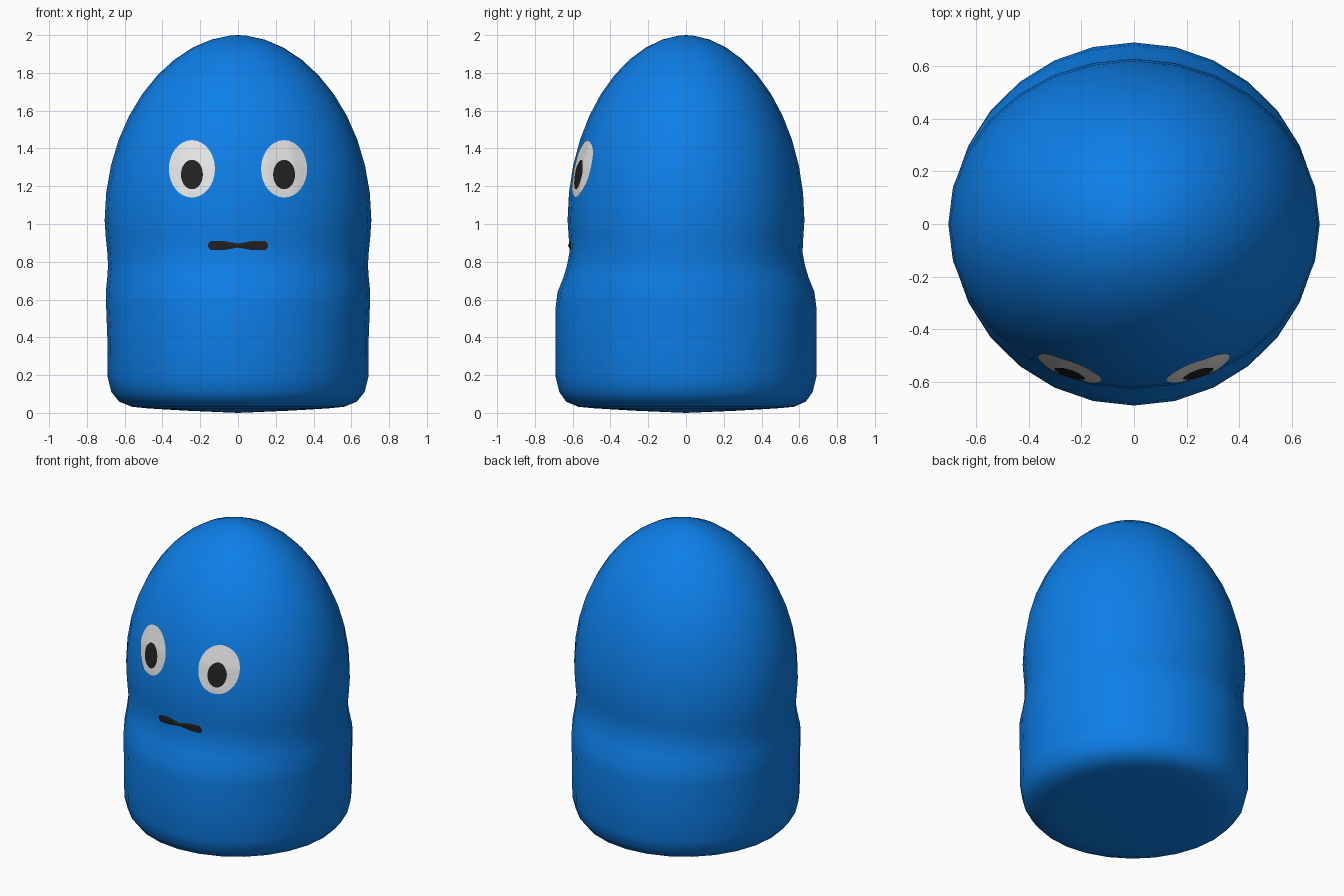
import bpy, bmesh, math
from mathutils import Vector
from mathutils.bvhtree import BVHTree

if "Cube" in bpy.data.objects:
    bpy.data.objects.remove(bpy.data.objects["Cube"])


def material(name, rgb):
    m = bpy.data.materials.new(name)
    m.diffuse_color = (*rgb, 1)
    m.use_nodes = True
    m.node_tree.nodes["Principled BSDF"].inputs["Base Color"].default_value = m.diffuse_color
    return m


BLUE = material("bright blue", (0.004, 0.21, 0.80))
WHITE = material("eye white", (0.80, 0.80, 0.80))
BLACK = material("soft black", (0.016, 0.016, 0.016))


def finish(bm, name, mat):
    bmesh.ops.recalc_face_normals(bm, faces=bm.faces)
    for f in bm.faces:
        f.smooth = True
    me = bpy.data.meshes.new(name)
    bm.to_mesh(me)
    bm.free()
    me.materials.append(mat)
    ob = bpy.data.objects.new(name, me)
    bpy.context.collection.objects.link(ob)
    return ob


# Body: stacked oval rings (height, half width, half depth)
SEG = 28
rings = [(0.012, 0.28, 0.28), (0.024, 0.48, 0.48), (0.032, 0.56, 0.57),
         (0.06, 0.63, 0.635), (0.11, 0.67, 0.67), (0.19, 0.69, 0.69),
         (0.40, 0.692, 0.69), (0.56, 0.698, 0.69), (0.64, 0.70, 0.68),
         (0.72, 0.692, 0.648), (0.78, 0.688, 0.63), (0.85, 0.692, 0.617),
         (0.93, 0.70, 0.621), (1.02, 0.706, 0.627)]
# domed head
for i in range(1, 11):
    a = math.radians(i * 8.6)
    c = math.cos(a) ** 1.06
    rings.append((1.02 + 0.98 * math.sin(a), 0.706 * c, 0.627 * c))

bm = bmesh.new()
loops = [[bm.verts.new((rx * math.cos(math.tau * k / SEG),
                        ry * math.sin(math.tau * k / SEG), z))
          for k in range(SEG)] for z, rx, ry in rings]
for lo, hi in zip(loops, loops[1:]):
    for k in range(SEG):
        n = (k + 1) % SEG
        bm.faces.new((lo[k], lo[n], hi[n], hi[k]))
for loop, z in ((loops[0], 0.0), (loops[-1], 2.0)):
    tip = bm.verts.new((0, 0, z))
    for k in range(SEG):
        bm.faces.new((loop[k], loop[(k + 1) % SEG], tip))
bm.normal_update()
surface = BVHTree.FromBMesh(bm)
finish(bm, "body", BLUE)


# Thin plates wrapped onto the front of the body
def on_front(x, z, lift):
    hit, normal, _, _ = surface.ray_cast(Vector((x, -2, z)), Vector((0, 1, 0)))
    return hit + Vector((0, -lift, 0))


def patch(name, cx, cz, outline, mat, lift, steps=6):
    bm = bmesh.new()
    centre = bm.verts.new(on_front(cx, cz, lift))
    prev = None
    n = len(outline)
    for s in range(1, steps + 1):
        ring = [bm.verts.new(on_front(cx + x * s / steps, cz + z * s / steps, lift))
                for x, z in outline]
        for k in range(n):
            j = (k + 1) % n
            if prev:
                bm.faces.new((prev[k], prev[j], ring[j], ring[k]))
            else:
                bm.faces.new((centre, ring[k], ring[j]))
        prev = ring
    ob = finish(bm, name, mat)
    # face the plate forwards
    if sum(p.normal.y for p in ob.data.polygons) > 0:
        ob.data.flip_normals()


def oval(rx, rz, n=32):
    return [(rx * math.cos(math.tau * k / n), rz * math.sin(math.tau * k / n))
            for k in range(n)]


# Eyes
for side, s in (("left", -1), ("right", 1)):
    patch(side + "_eye", s * 0.244, 1.292, oval(0.122, 0.152), WHITE, 0.005)
    patch(side + "_pupil", s * 0.244, 1.262, oval(0.058, 0.078), BLACK, 0.009)

# Mouth: long bar with rounded ends
bar = [(x + math.copysign(0.135, x), z) for x, z in oval(0.024, 0.025, 18)]
patch("mouth", 0, 0.886, bar, BLACK, 0.006, 8)
